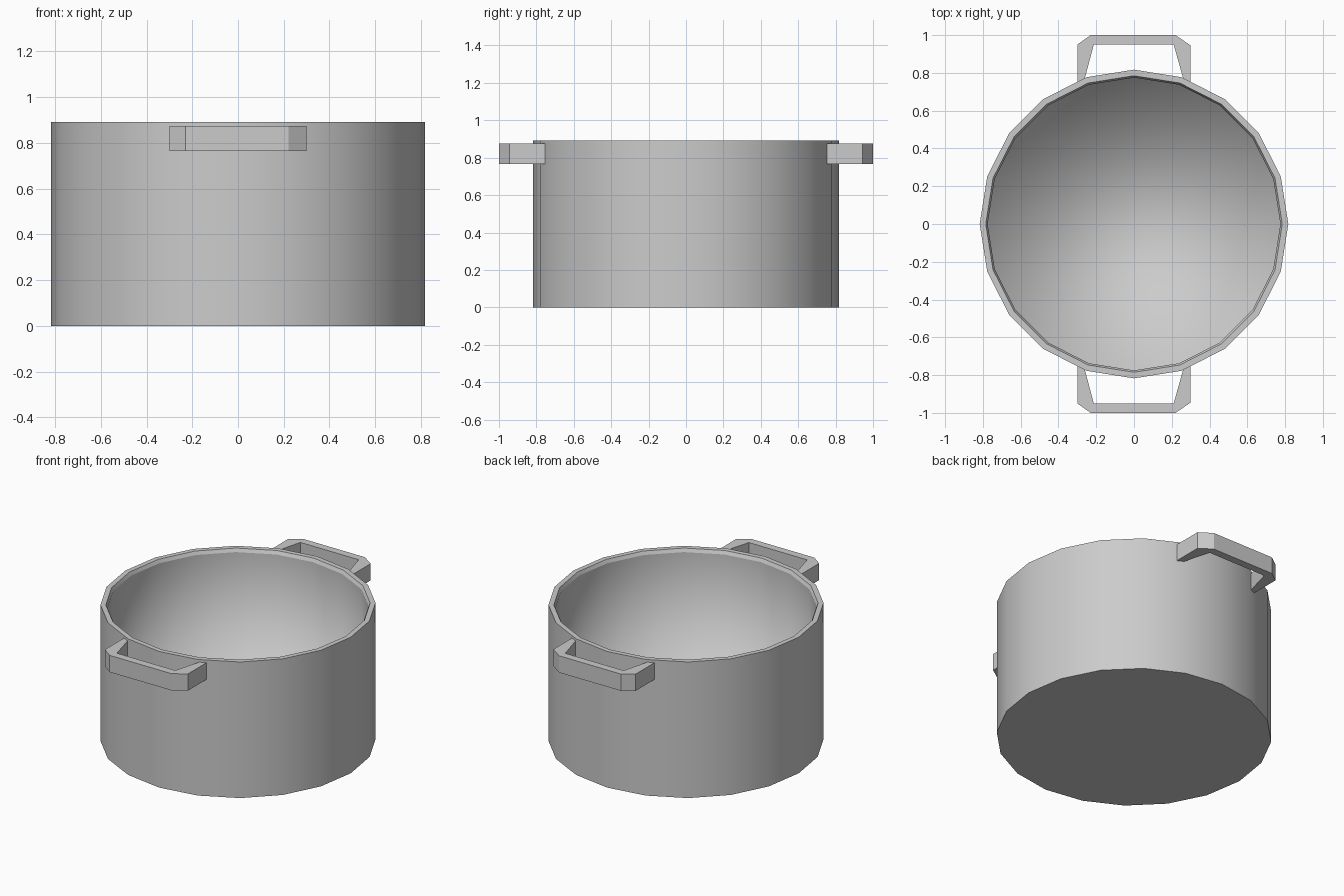
import bpy, bmesh
from math import cos, sin, pi

if "Cube" in bpy.data.objects:
    bpy.data.objects.remove(bpy.data.objects["Cube"])

SIDES = 20


def finish(bm, name):
    bmesh.ops.recalc_face_normals(bm, faces=bm.faces)
    mesh = bpy.data.meshes.new(name)
    bm.to_mesh(mesh)
    bm.free()
    obj = bpy.data.objects.new(name, mesh)
    bpy.context.collection.objects.link(obj)
    return obj


def make_pot():
    # Wall profile: outer base, outer rim, inner rim, bevelled lip, inner floor
    profile = [(0.817, 0.0), (0.817, 0.892), (0.785, 0.892), (0.775, 0.87), (0.775, 0.08)]
    bm = bmesh.new()
    rings = [[bm.verts.new((r * cos(2 * pi * i / SIDES), r * sin(2 * pi * i / SIDES), z))
              for i in range(SIDES)] for r, z in profile]
    for low, high in zip(rings, rings[1:]):
        for i in range(SIDES):
            j = (i + 1) % SIDES
            bm.faces.new((low[i], low[j], high[j], high[i]))
    base = bm.faces.new(rings[0])
    bm.faces.new(rings[-1])
    for f in bm.faces:
        f.smooth = f is not base
    # Crisp base and rim; the inside floor blends softly into the wall
    for ring in rings[:-1]:
        for i in range(SIDES):
            bm.edges.get((ring[i], ring[(i + 1) % SIDES])).smooth = False
    return finish(bm, "pot_body")


def make_handle(name, side):
    # Bracket outlines, outer then inner, ends tucked into the wall
    outline = [(-0.3, 0.75), (-0.3, 0.95), (-0.23, 1.0), (0.22, 1.0), (0.3, 0.945), (0.3, 0.75),
               (0.262, 0.765), (0.21, 0.95), (-0.213, 0.95), (-0.262, 0.765)]
    bm = bmesh.new()
    face = bm.faces.new([bm.verts.new((x, side * y, 0.765)) for x, y in outline])
    ext = bmesh.ops.extrude_face_region(bm, geom=[face], use_keep_orig=True)
    top = [v for v in ext["geom"] if isinstance(v, bmesh.types.BMVert)]
    bmesh.ops.translate(bm, verts=top, vec=(0, 0, 0.11))
    return finish(bm, name)


make_pot()
make_handle("front_handle", -1)
make_handle("back_handle", 1)
